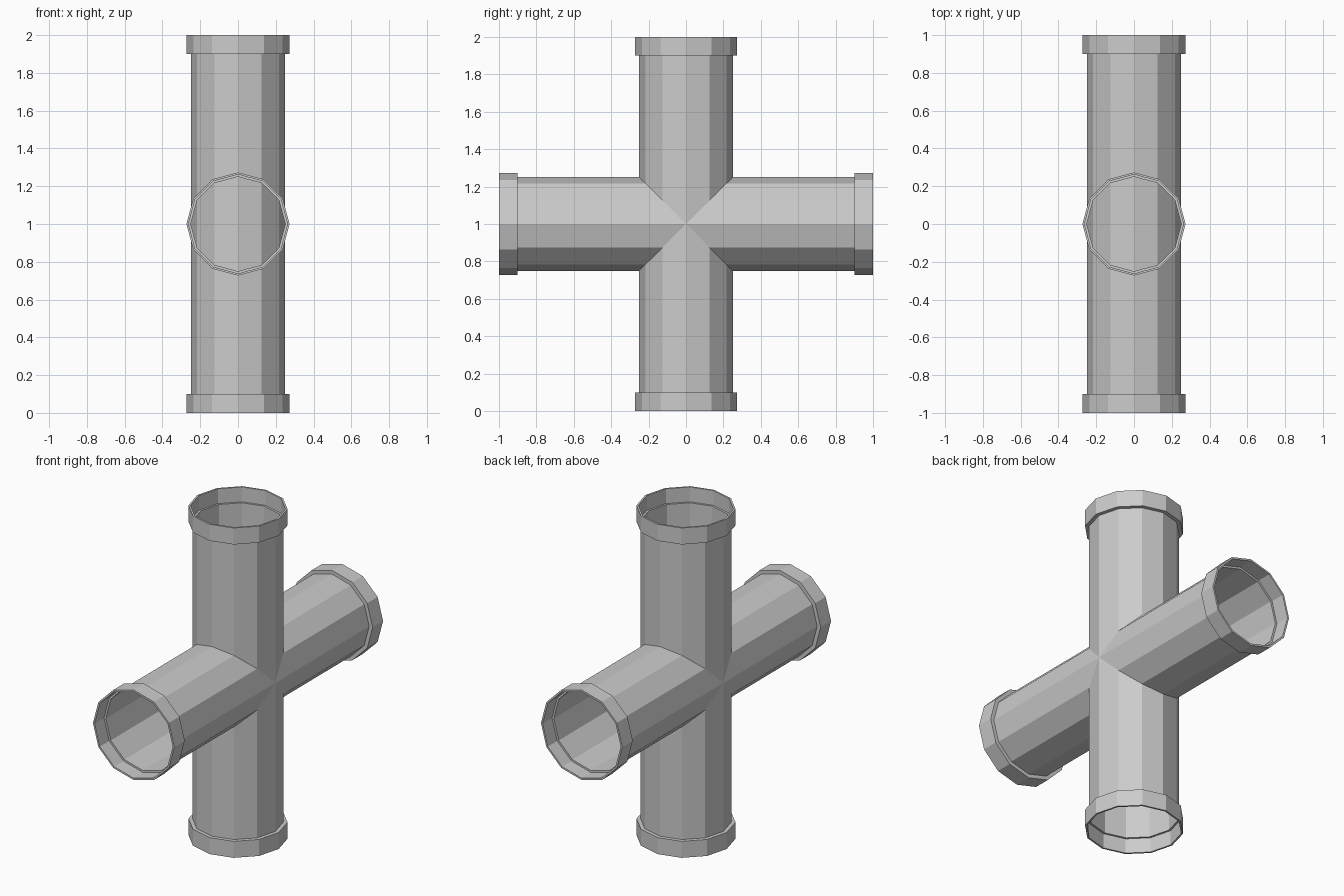
import bpy
import bmesh
from math import cos, sin, pi
from mathutils import Matrix

SIDES = 12
PIPE_R = 0.25       # pipe radius
COLLAR_R = 0.273    # outside of the collars
SOCKET_R = 0.262    # inside of the collars
COLLAR_L = 0.1      # collar length
LEDGE = 0.09        # depth of the ledge inside a collar

if "Cube" in bpy.data.objects:
    bpy.data.objects.remove(bpy.data.objects["Cube"], do_unlink=True)

grey = bpy.data.materials.new("pipe_grey")
grey.use_nodes = True
colour = (0.6, 0.6, 0.6, 1)
grey.diffuse_color = colour
for node in grey.node_tree.nodes:
    if node.type == "BSDF_PRINCIPLED":
        node.inputs["Base Color"].default_value = colour


def lathe(name, profile, matrix, closed):
    """Turn a (radius, height) profile around z into a faceted part."""
    bm = bmesh.new()
    rings = []
    for r, z in profile:
        angles = [2 * pi * i / SIDES for i in range(SIDES)]
        rings.append([bm.verts.new((r * cos(a), r * sin(a), z)) for a in angles])
    pairs = list(zip(rings, rings[1:]))
    if closed:
        pairs.append((rings[-1], rings[0]))
    for low, high in pairs:
        for i in range(SIDES):
            j = (i + 1) % SIDES
            bm.faces.new((low[i], low[j], high[j], high[i]))
    bm.transform(matrix)
    if closed:
        bmesh.ops.recalc_face_normals(bm, faces=bm.faces)
    mesh = bpy.data.meshes.new(name)
    bm.to_mesh(mesh)
    bm.free()
    mesh.materials.append(grey)
    obj = bpy.data.objects.new(name, mesh)
    bpy.context.collection.objects.link(obj)
    return obj


# Pipe wall between the two ledges, and the socket collar at its upper end
wall = [(PIPE_R, LEDGE - 1), (PIPE_R, 1 - LEDGE)]
collar = [(PIPE_R, 1 - COLLAR_L), (COLLAR_R, 1 - COLLAR_L), (COLLAR_R, 1),
          (SOCKET_R, 1), (SOCKET_R, 1 - LEDGE), (PIPE_R, 1 - LEDGE)]

# Two equal pipes crossing at the centre, each with a collar at both ends
centre = Matrix.Translation((0, 0, 1))
flip = Matrix.Rotation(pi, 4, "X")
arms = [("vertical", Matrix.Identity(4), ("top", "bottom")),
        ("horizontal", Matrix.Rotation(pi / 2, 4, "X"), ("front", "back"))]
for name, turn, ends in arms:
    place = centre @ turn
    lathe(name + "_pipe", wall, place, False)
    lathe(ends[0] + "_collar", collar, place, True)
    lathe(ends[1] + "_collar", collar, place @ flip, True)
